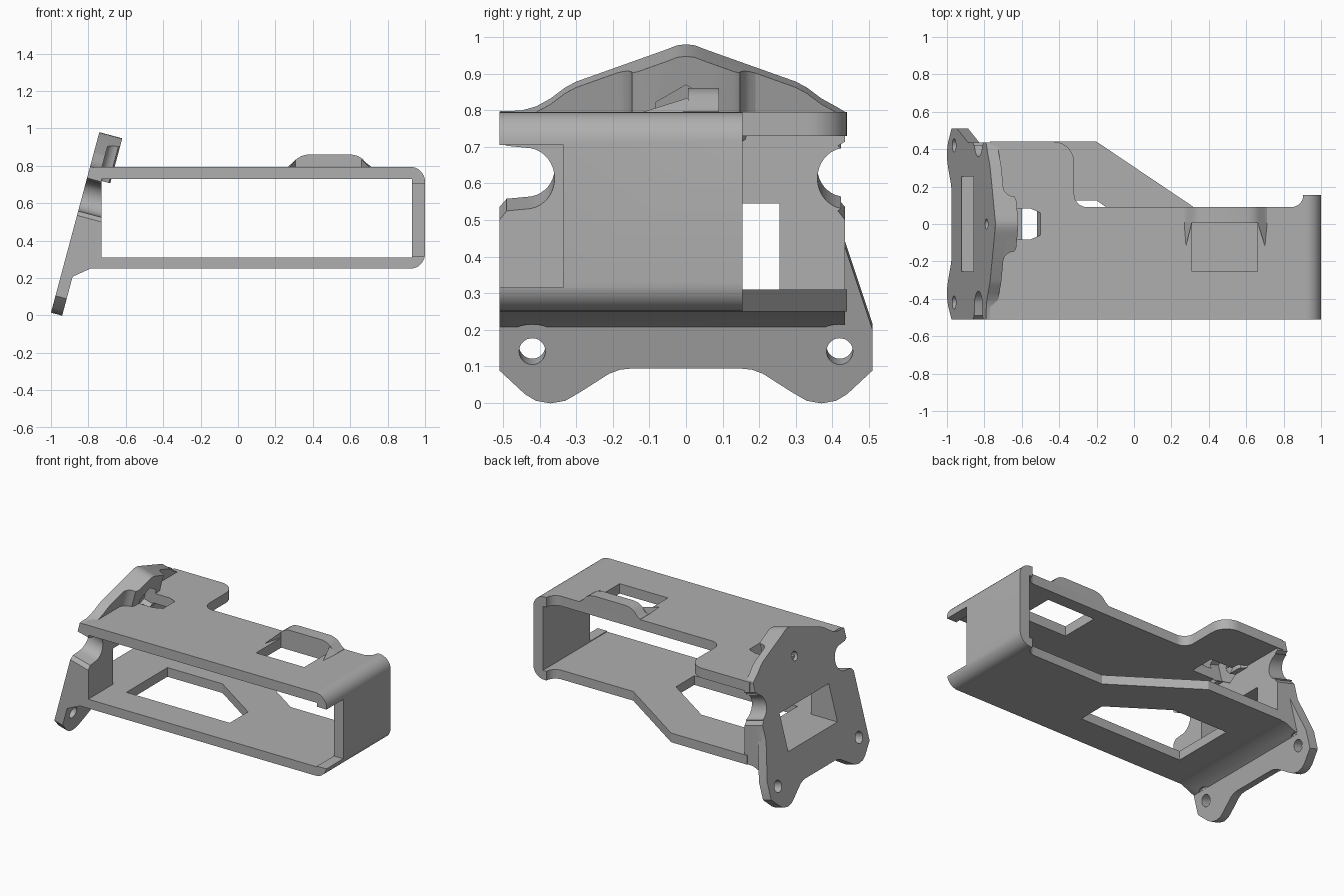
import bpy, bmesh, math
from mathutils import Vector

cube = bpy.data.objects.get("Cube")
if cube:
    bpy.data.objects.remove(cube, do_unlink=True)

grey = bpy.data.materials.new("plain grey")
grey.use_nodes = True
COLOUR = (0.43, 0.43, 0.43, 1)
grey.diffuse_color = COLOUR
grey.node_tree.nodes["Principled BSDF"].inputs["Base Color"].default_value = COLOUR

# The mounting plate leans back by 15 degrees
LEAN = math.radians(15)
NORMAL = Vector((math.cos(LEAN), 0, -math.sin(LEAN)))
UP = Vector((math.sin(LEAN), 0, math.cos(LEAN)))


def solid(name, base, sweep):
    """Sweep a closed 3D outline along a vector."""
    bm = bmesh.new()
    face = bm.faces.new([bm.verts.new(p) for p in base])
    made = bmesh.ops.extrude_face_region(bm, geom=[face])["geom"]
    moved = [v for v in made if isinstance(v, bmesh.types.BMVert)]
    bmesh.ops.translate(bm, verts=moved, vec=sweep)
    bmesh.ops.recalc_face_normals(bm, faces=bm.faces)
    mesh = bpy.data.meshes.new(name)
    bm.to_mesh(mesh)
    bm.free()
    mesh.materials.append(grey)
    obj = bpy.data.objects.new(name, mesh)
    bpy.context.collection.objects.link(obj)
    return obj


def plan(name, pts, z0, z1):
    return solid(name, [(x, y, z0) for x, y in pts], (0, 0, z1 - z0))


def side(name, pts, y0, y1):
    return solid(name, [(x, y0, z) for x, z in pts], (0, y1 - y0, 0))


def box(name, x0, x1, y0, y1, z0, z1):
    return plan(name, [(x0, y0), (x1, y0), (x1, y1), (x0, y1)], z0, z1)


def leaning(name, pts, t0, t1):
    """Outline (y, z) on the plate's back face, swept from depth t0 to t1."""
    base = [Vector((-1 + (z - 0.015) * math.tan(LEAN), y, z)) + NORMAL * t0 for y, z in pts]
    return solid(name, base, NORMAL * (t1 - t0))


def arc(cx, cy, r, start, end, steps=8):
    angles = [math.radians(start + (end - start) * i / steps) for i in range(steps + 1)]
    return [(cx + r * math.cos(a), cy + r * math.sin(a)) for a in angles]


def disc(cy, cz, r, sides=32, turn=0):
    return arc(cy, cz, r, turn, turn + 360, sides)[:-1]


def combine(obj, tool, operation="DIFFERENCE"):
    mod = obj.modifiers.new("cut", "BOOLEAN")
    mod.operation, mod.solver, mod.object = operation, "EXACT", tool
    bpy.context.view_layer.objects.active = obj
    bpy.ops.object.modifier_apply(modifier=mod.name)


# Plate silhouette: lobed feet, peaked top, one side tapered
foot = [(0.15, 0.11), (0.18, 0.107), (0.21, 0.096), (0.29, 0.045), (0.33, 0.022),
        (0.37, 0.015), (0.41, 0.022), (0.44, 0.04), (0.51, 0.105)]
crown = [(0.41, 0.81), (0.37, 0.832), (0.33, 0.862), (0.3, 0.878),
         (0.05, 0.967), (0.025, 0.977)]
right_edge = foot + [(0.51, 0.215), (0.435, 0.44), (0.435, 0.795)] + crown
left_edge = foot + [(0.51, 0.797), (0.45, 0.799)] + crown
outline = right_edge + [(0, 0.98)] + [(-y, z) for y, z in reversed(left_edge)]
mount_plate = leaning("mount_plate", outline, 0, 0.062)

# Raised boss at the peak, filleted into the plate
half = [(0.13, 0.127), (0.147, 0.118), (0.15, 0.1), (0.16, 0.08), (0.175, 0.068),
        (0.195, 0.06), (0.195, 0.03)]
boss_plan = half + [(-y, t) for y, t in reversed(half)]
anchor = Vector((-1, 0, 0.015)) + UP * 0.75
peak_boss = solid("peak_boss", [anchor + NORMAL * t + Vector((0, y, 0)) for y, t in boss_plan],
                  UP * 0.4)
trim = leaning("boss_trim", outline, -0.1, 0.3)
combine(peak_boss, trim, "INTERSECT")

# Wall joining the leaning plate to the frame
inner_wall = side("inner_wall", [(-0.92, 0.207), (-0.885, 0.207), (-0.79, 0.25), (-0.73, 0.25),
                                 (-0.73, 0.76), (-0.78, 0.76)], -0.51, 0.435)

# Top plate with a short tab at the back
top_plate = plan("top_plate",
                 [(-0.77, -0.51), (0.92, -0.51), (0.92, 0.155)]
                 + arc(0.84, 0.155, 0.065, 0, -90)
                 + arc(-0.25, 0.16, 0.07, 270, 180)
                 + arc(-0.43, 0.33, 0.11, 0, 90) + [(-0.77, 0.44)], 0.73, 0.795)

# Bottom plate with a diagonal back edge
bottom_plate = plan("bottom_plate",
                    [(-0.75, -0.51), (0.92, -0.51), (0.92, 0.155)]
                    + arc(0.84, 0.155, 0.065, 0, -90)
                    + [(0.32, 0.09), (-0.2, 0.44), (-0.75, 0.44)], 0.25, 0.31)

# End wall with rounded outer corners
end_wall = side("end_wall",
                [(0.91, 0.25)] + arc(0.92, 0.33, 0.08, -90, 0) + arc(0.92, 0.715, 0.08, 0, 90)
                + [(0.91, 0.795), (0.91, 0.73), (0.93, 0.73), (0.93, 0.31), (0.91, 0.31)],
                -0.51, 0.155)

# Guard rib behind the top opening, with a wedge at each end
guard_rib = side("guard_rib",
                 [(0.27, 0.78), (0.27, 0.797), (0.29, 0.81), (0.315, 0.838), (0.34, 0.853),
                  (0.37, 0.86), (0.61, 0.86), (0.64, 0.853), (0.665, 0.838), (0.69, 0.81),
                  (0.71, 0.797), (0.71, 0.78)], 0.005, 0.09)
wedges = []
for name, outer, inner in (("left_wedge", 0.71, 0.66), ("right_wedge", 0.27, 0.31)):
    bm = bmesh.new()
    for p in ((outer, -0.15, 0.785), (outer, 0.01, 0.785), (inner, 0.01, 0.785),
              (inner, 0.01, 0.835), (outer, 0.01, 0.797)):
        bm.verts.new(p)
    bmesh.ops.convex_hull(bm, input=bm.verts)
    mesh = bpy.data.meshes.new(name)
    bm.to_mesh(mesh)
    bm.free()
    mesh.materials.append(grey)
    wedges.append(bpy.data.objects.new(name, mesh))
    bpy.context.collection.objects.link(wedges[-1])

# Cutters and the parts they open up
cuts = [
    (box("window_cutter", -1.1, -0.7, -0.255, 0.255, 0.31, 0.545), [mount_plate, inner_wall]),
    (box("top_opening_cutter", 0.31, 0.66, -0.255, 0.005, 0.6, 0.9), [top_plate]),
    (box("end_opening_cutter", 0.8, 1.1, -0.6, -0.335, 0.315, 0.705), [end_wall]),
    (plan("bottom_opening_cutter", [(-0.6, -0.3), (0.15, -0.3), (0.15, -0.11),
                                    (-0.2, 0.125), (-0.6, 0.125)], 0.2, 0.4), [bottom_plate]),
    (leaning("peak_hole_cutter", disc(0, 0.805, 0.028), -0.1, 0.2),
     [mount_plate, peak_boss, inner_wall]),
    (leaning("hex_pocket_cutter", disc(0, 0.805, 0.097, 6, 90), 0.06, 0.28),
     [peak_boss, inner_wall, top_plate]),
]
for s in (-1, 1):
    cuts.append((leaning("foot_hole_cutter", disc(s * 0.42, 0.157, 0.036), -0.1, 0.2),
                 [mount_plate]))
    cuts.append((leaning("foot_relief_cutter", disc(s * 0.42, 0.157, 0.078), 0.0625, 0.2),
                 [inner_wall]))
    # U-shaped side notch with a flared mouth
    edge = 0.51 if s < 0 else 0.435
    notch = ([(edge + 0.1, 0.52), (edge, 0.535), (edge - 0.02, 0.558)]
             + arc(0.437, 0.641, 0.078, 260, 100, 16)
             + [(edge - 0.02, 0.724), (edge, 0.735), (edge + 0.1, 0.74)])
    cuts.append((leaning("notch_cutter", [(s * y, z) for y, z in notch], -0.1, 0.4),
                 [mount_plate, inner_wall]))

for cutter, targets in cuts:
    for target in targets:
        combine(target, cutter)
for helper in [trim] + [c for c, _ in cuts]:
    bpy.data.objects.remove(helper, do_unlink=True)

# Smooth the rounded edges, keep corners sharp
bpy.ops.object.select_all(action="DESELECT")
parts = [mount_plate, peak_boss, inner_wall, top_plate, bottom_plate, end_wall, guard_rib] + wedges
for part in parts:
    part.select_set(True)
bpy.context.view_layer.objects.active = mount_plate
bpy.ops.object.shade_smooth_by_angle(angle=math.radians(30))
